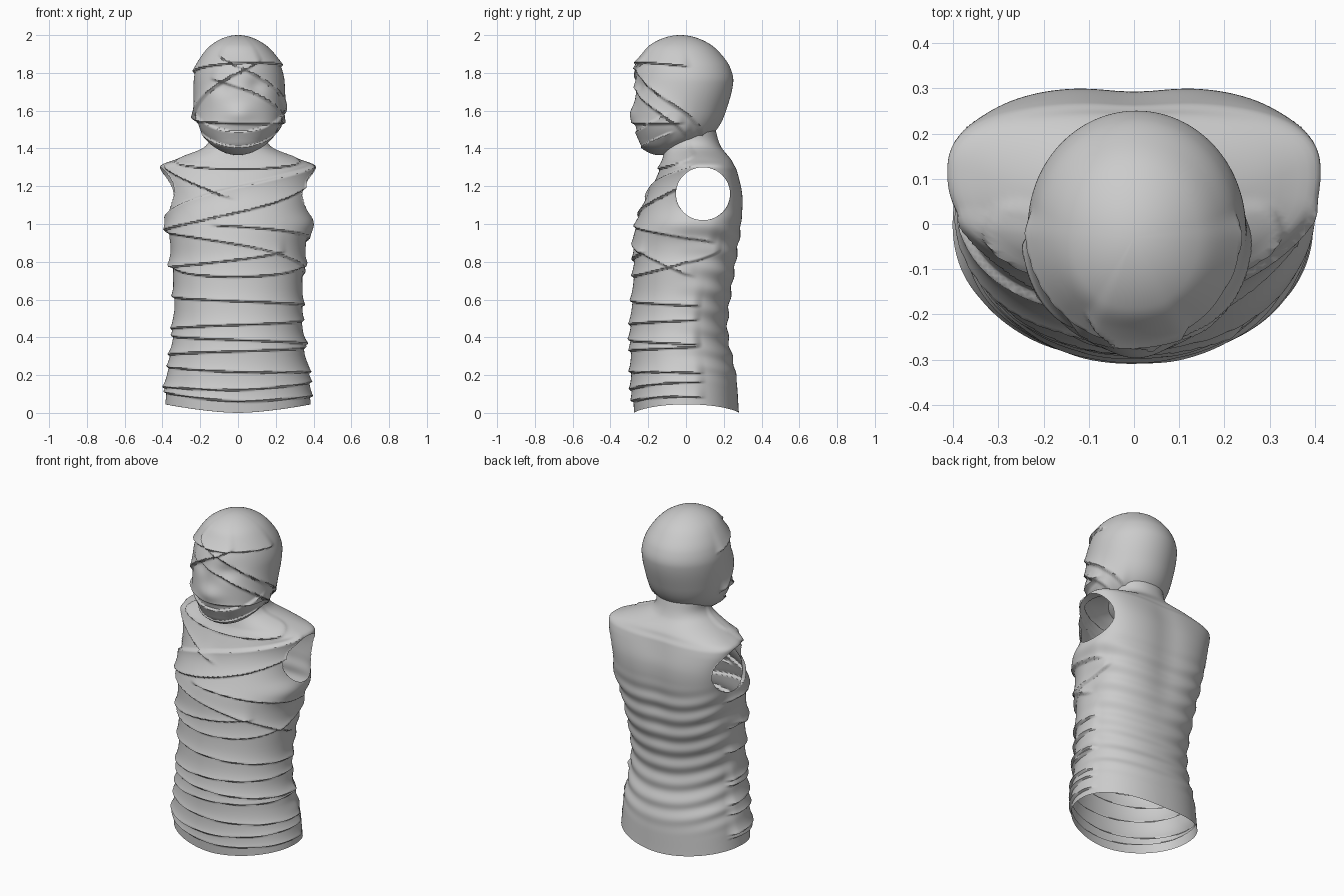
import bpy, bmesh, math
from math import sin, cos, pi, exp, radians, degrees

if "Cube" in bpy.data.objects:
    bpy.data.objects.remove(bpy.data.objects["Cube"])


def curve(keys, t):
    """Smooth interpolation through rows (t, a, b, ...)."""
    if t <= keys[0][0]:
        return keys[0][1:]
    if t >= keys[-1][0]:
        return keys[-1][1:]
    i = max(k for k in range(len(keys) - 1) if keys[k][0] <= t)

    def slope(k, c):
        a, b = keys[max(k - 1, 0)], keys[min(k + 1, len(keys) - 1)]
        return (b[c] - a[c]) / (b[0] - a[0])
    p, q = keys[i], keys[i + 1]
    h = q[0] - p[0]
    u = (t - p[0]) / h
    return [(2*u**3 - 3*u*u + 1) * p[c] + (u**3 - 2*u*u + u) * h * slope(i, c)
            + (3*u*u - 2*u**3) * q[c] + (u**3 - u*u) * h * slope(i + 1, c)
            for c in range(1, len(p))]


def smooth(x):
    x = min(max(x, 0), 1)
    return x * x * (3 - 2 * x)


def wraps(edges, deg, z, way=1):
    """Raised lip along each bandage edge; way -1 puts the lip below the edge."""
    total = 0
    for left, mid, right, lo, hi in edges:
        if lo < deg < hi:
            u = deg / 80
            d = way * (z - mid - (right - left) / 2 * u - ((left + right) / 2 - mid) * u * u)
            if -0.005 < d < 0.3:
                fade = smooth((deg - lo) / 14) * smooth((hi - deg) / 14)
                total += 0.019 * fade * smooth((d + 0.005) / 0.011) * exp(-max(d, 0) / 0.05)
    return total


def loft(name, count, rows, section, tweak, hole=None):
    """Skin closed rings; section(t) -> z, half width, y front, y back, y centre, powers."""
    bm = bmesh.new()
    grid = []
    for r in range(rows + 1):
        z, hw, yf, yb, yc, nf, nb = section(r / rows)
        ring = []
        for k in range(count):
            a = 2 * pi * k / count - pi
            s, c = sin(a), cos(a)
            n = nf if c > 0 else nb
            x = hw * math.copysign(abs(s) ** (2 / n), s)
            y = yc + ((yf if c > 0 else yb) - yc) * abs(c) ** (2 / n)
            ring.append(bm.verts.new(tweak(x, y, z, yc, a)))
        grid.append(ring)
    inside = set()
    if hole:
        cy, cz, ry, rz = hole
        dist = {v: math.hypot((v.co.y - cy) / ry, (v.co.z - cz) / rz)
                for ring in grid for v in ring if abs(v.co.x) > 0.2}
        inside = {v for v, d in dist.items() if d < 1}
    for r in range(rows):
        for k in range(count):
            j = (k + 1) % count
            quad = [grid[r][k], grid[r][j], grid[r + 1][j], grid[r + 1][k]]
            if not all(v in inside for v in quad):
                bm.faces.new(quad)
    # pull the ragged rim of the opening onto a clean ellipse
    for v in inside:
        if v.link_faces:
            v.co.y = cy + (v.co.y - cy) / dist[v]
            v.co.z = cz + (v.co.z - cz) / dist[v]
    bmesh.ops.delete(bm, geom=[v for v in bm.verts if not v.link_faces], context='VERTS')
    bmesh.ops.remove_doubles(bm, verts=bm.verts, dist=0.0004)
    bmesh.ops.recalc_face_normals(bm, faces=bm.faces)
    me = bpy.data.meshes.new(name)
    bm.to_mesh(me)
    bm.free()
    ob = bpy.data.objects.new(name, me)
    bpy.context.collection.objects.link(ob)
    bpy.ops.object.select_all(action='DESELECT')
    ob.select_set(True)
    bpy.context.view_layer.objects.active = ob
    bpy.ops.object.shade_smooth_by_angle(angle=radians(45))
    return ob


def push(x, y, z, yc, amount):
    """Move a point outward from the ring centre."""
    r = math.hypot(x, y - yc) or 1
    return x * (1 + amount / r), yc + (y - yc) * (1 + amount / r), z


# Torso profile: height, half width, front, back, centre
TORSO = [
    (0.00, 0.385, -0.275, 0.28, 0.00),
    (0.20, 0.368, -0.285, 0.265, 0.00),
    (0.45, 0.335, -0.287, 0.22, -0.01),
    (0.80, 0.345, -0.270, 0.27, 0.00),
    (0.98, 0.365, -0.262, 0.295, 0.03),
    (1.15, 0.380, -0.195, 0.303, 0.09),
    (1.29, 0.412, -0.138, 0.270, 0.11),
    (1.315, 0.402, -0.128, 0.255, 0.11),
    (1.34, 0.335, -0.120, 0.242, 0.10),
    (1.41, 0.172, -0.110, 0.185, 0.04),
    (1.52, 0.150, -0.110, 0.150, 0.02)]

# Bandage edges: height at left, middle and right, then first and last angle
CHEST_WRAPS = [
    (0.97, 1.06, 1.23, -105, 85),
    (0.95, 0.89, 0.755, -110, 100),
    (1.00, 0.985, 0.93, -25, 115),
    (0.77, 0.81, 0.90, -110, 45),
    (0.77, 0.72, 0.78, -100, 125),
    (1.33, 1.12, 0.90, -75, 2)]
CHEST_TOP_EDGES = [(1.05, 1.20, 1.32, -95, 80)]
WAIST_WRAPS = [(z + 0.02 * sin(3 * i + 1.5), z, z - 0.02 * sin(3 * i + 1.5), -112, 112)
               for i, z in enumerate((0.59, 0.465, 0.385, 0.325, 0.215, 0.12, 0.06))]
COLLAR = [(1.36, 1.29, 1.36, -90, 90)]


def torso_section(t):
    z = 1.52 * t
    square = smooth((z - 0.5) / 0.5) * smooth((1.4 - z) / 0.15)
    return [z] + list(curve(TORSO, z)) + [2.1, 2.15 + 0.8 * square]


def torso_tweak(x, y, z, yc, a):
    deg = degrees(a)
    amount = wraps(CHEST_WRAPS + WAIST_WRAPS + COLLAR, deg, z) + wraps(CHEST_TOP_EDGES, deg, z, -1)
    # soft creases round the back, a shallow spine, and a bulge under one arm
    back = smooth(-cos(a) + 0.3) * smooth((z - 0.1) / 0.2) * smooth((1.1 - z) / 0.2)
    amount += 0.005 * back * sin(60 * z + 2.2 * cos(2 * a) + 1.5 * sin(a))
    if cos(a) < 0:
        amount -= 0.012 * exp(-(x / 0.1) ** 2) * smooth((z - 0.5) / 0.4) * smooth((1.4 - z) / 0.2)
    if x > 0:
        amount += 0.030 * sin(a) ** 4 * exp(-((z - 1.0) / 0.06) ** 2)
    x, y, z = push(x, y, z, yc, amount)
    # the hem rises at the sides
    return x, y, z + 0.045 * abs(sin(a)) ** 1.5 * max(0, 1 - z / 0.3)


loft("wrapped_torso", 180, 216, torso_section, torso_tweak, hole=(0.09, 1.16, 0.143, 0.14))

# Head profile: height, half width, front, back
HEAD = [
    (1.365, 0.0, -0.14, -0.14),
    (1.41, 0.130, -0.230, 0.02),
    (1.45, 0.172, -0.248, 0.11),
    (1.51, 0.208, -0.262, 0.17),
    (1.60, 0.230, -0.268, 0.212),
    (1.75, 0.240, -0.260, 0.250),
    (1.83, 0.224, -0.248, 0.233),
    (1.90, 0.187, -0.220, 0.185),
    (1.95, 0.140, -0.182, 0.130),
    (2.0, 0.0, -0.03, -0.03)]
LOW, HALF = 1.365, 0.3175
HEAD_KEYS = [(math.acos(max(-1, min(1, 1 - (k[0] - LOW) / HALF))) / pi, *k[1:]) for k in HEAD]

HEAD_WRAPS = [
    (1.81, 1.85, 1.84, -100, 100),
    (1.58, 1.80, 1.95, -100, 35),
    (1.98, 1.83, 1.63, -35, 145),
    (1.80, 1.72, 1.545, -40, 115),
    (1.545, 1.53, 1.53, -100, 100)]
JAW_WRAPS = [(1.60, 1.49, 1.60, -80, 80), (1.48, 1.41, 1.48, -90, 90)]


def head_section(t):
    hw, yf, yb = curve(HEAD_KEYS, t)
    return LOW + HALF * (1 - cos(pi * t)), max(hw, 0), yf, yb, (yf + yb) / 2, 2.1, 2.0


def head_tweak(x, y, z, yc, a):
    amount = wraps(HEAD_WRAPS, degrees(a), z) + 0.7 * wraps(JAW_WRAPS, degrees(a), z, -1)
    if cos(a) > 0:
        # nose under the cloth and hollow eye sockets
        amount += 0.022 * exp(-(x / 0.07) ** 2 - ((z - 1.585) / 0.05) ** 2)
        amount -= 0.016 * exp(-((abs(x) - 0.09) / 0.05) ** 2 - ((z - 1.73) / 0.045) ** 2)
    x, y, z = push(x, y, z, yc, amount)
    return x + 0.006 * sin(pi * (z - LOW) / (2 * HALF)), y, z


loft("wrapped_head", 140, 130, head_section, head_tweak)
